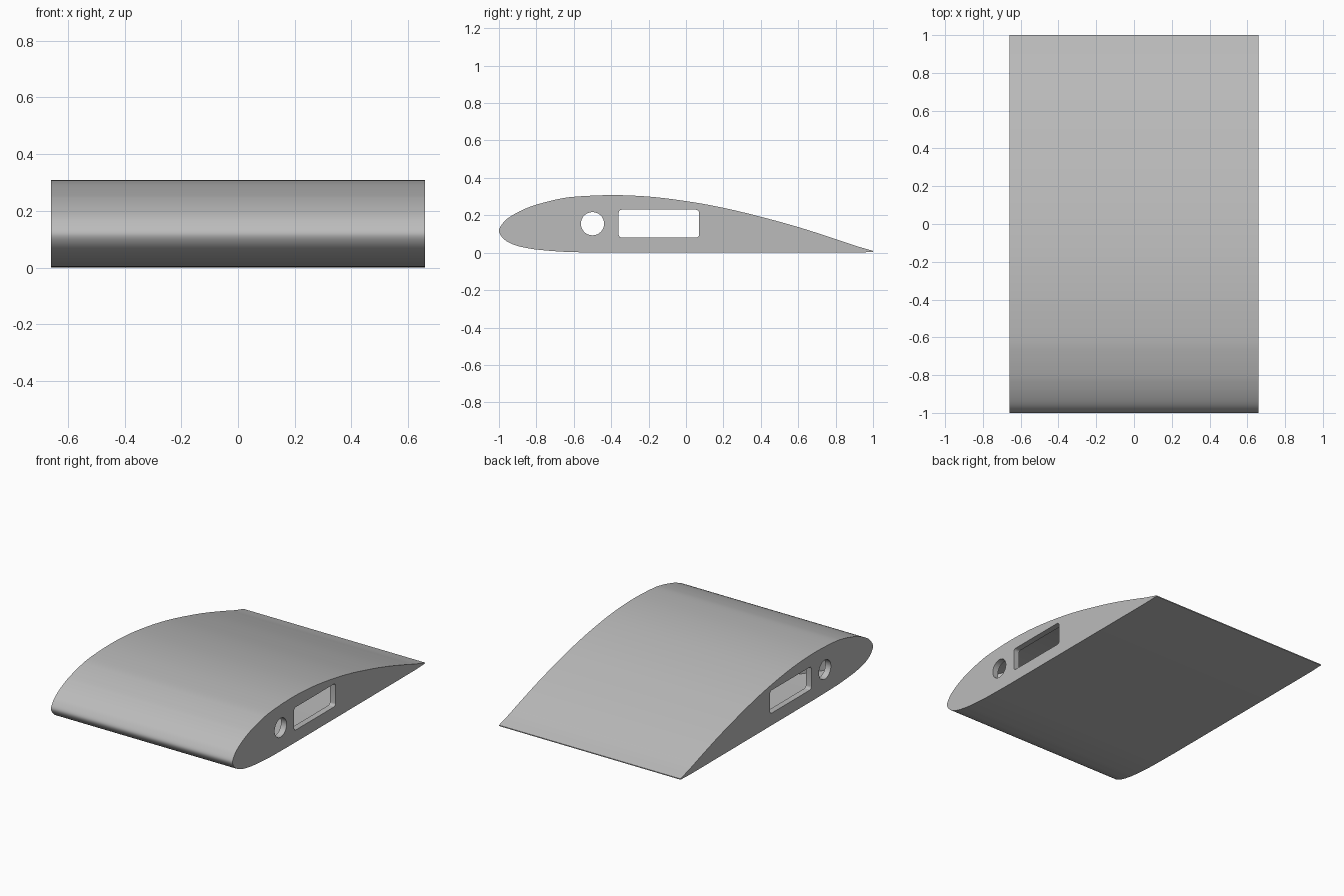
import bpy, bmesh, math
from mathutils import Vector

if "Cube" in bpy.data.objects:
    bpy.data.objects.remove(bpy.data.objects["Cube"])

HALF_SPAN = 0.66
RIB = 0.04      # end rib thickness
SKIN = 0.025    # skin thickness

grey = bpy.data.materials.new("light grey")
grey.use_nodes = True
grey.diffuse_color = (0.5, 0.5, 0.5, 1)
grey.node_tree.nodes["Principled BSDF"].inputs["Base Color"].default_value = (0.5, 0.5, 0.5, 1)

# Aerofoil section as (y, z), from trailing edge over the top to the flat underside
TOP = [(1, .01), (.9, .039), (.8, .073), (.6, .137), (.4, .192), (.2, .24), (0, .276),
       (-.2, .3), (-.4, .308), (-.6, .299), (-.7, .283), (-.8, .257), (-.85, .239),
       (-.9, .216), (-.95, .186), (-.98, .157)]
NOSE = [(-1, .12)]
BOTTOM = [(-.985, .085), (-.95, .056), (-.9, .036), (-.85, .025), (-.8, .017),
          (-.7, .008), (-.6, .003), (-.4, 0), (0, 0), (.9, 0), (1, .004)]


def smooth_path(points, steps=5):
    """Catmull-Rom curve through the points."""
    p = [Vector(q) for q in points]
    p = [2 * p[0] - p[1]] + p + [2 * p[-1] - p[-2]]
    out = []
    for a, b, c, d in zip(p, p[1:], p[2:], p[3:]):
        for i in range(steps):
            t = i / steps
            out.append(0.5 * (2 * b + (c - a) * t + (2 * a - 5 * b + 4 * c - d) * t * t
                              + (3 * b - a - 3 * c + d) * t ** 3))
    return out + [p[-2]]


def prism(name, section, half):
    """Extrude a (y, z) section along x."""
    bm = bmesh.new()
    face = bm.faces.new([bm.verts.new((-half, y, z)) for y, z in section])
    new = bmesh.ops.extrude_face_region(bm, geom=[face])["geom"]
    bmesh.ops.translate(bm, vec=(2 * half, 0, 0),
                        verts=[v for v in new if isinstance(v, bmesh.types.BMVert)])
    bmesh.ops.recalc_face_normals(bm, faces=bm.faces)
    mesh = bpy.data.meshes.new(name)
    bm.to_mesh(mesh)
    bm.free()
    mesh.materials.append(grey)
    obj = bpy.data.objects.new(name, mesh)
    bpy.context.collection.objects.link(obj)
    return obj


def apply_boolean(obj, cutter, operation):
    mod = obj.modifiers.new("cut", "BOOLEAN")
    mod.object, mod.operation, mod.solver = cutter, operation, "EXACT"
    bpy.context.view_layer.objects.active = obj
    bpy.ops.object.modifier_apply(modifier=mod.name)


def rounded_box(y0, y1, z0, z1, r, steps=6):
    corners = [(y1 - r, z1 - r), (y0 + r, z1 - r), (y0 + r, z0 + r), (y1 - r, z0 + r)]
    return [(y + r * math.cos(a), z + r * math.sin(a))
            for k, (y, z) in enumerate(corners)
            for a in [(k + i / steps) * math.pi / 2 for i in range(steps + 1)]]


outline = smooth_path(TOP + NOSE + BOTTOM[:8]) + [Vector(q) for q in BOTTOM[8:]]
wing = prism("wing_skin", outline, HALF_SPAN)

# Hollow inside, inset from the skin
inner = ([(y, z - SKIN) for y, z in TOP if -.95 < y < .75]
         + [(y, z + SKIN) for y, z in BOTTOM if -.95 < y < .5] + [(.6, SKIN)])
core = prism("core_cutter", inner, HALF_SPAN - RIB)
apply_boolean(wing, core, "DIFFERENCE")

# Crossing diagonal braces inside the hollow
length = math.hypot(2 * HALF_SPAN, 1.6)
braces = []
for side, name in ((1, "brace_left"), (-1, "brace_right")):
    brace = prism(name, [(-.0125, 0), (.0125, 0), (.0125, .4), (-.0125, .4)], length / 2)
    brace.location = (0, -.1, 0)
    brace.rotation_euler.z = side * math.atan2(1.6, 2 * HALF_SPAN)
    bpy.context.view_layer.update()
    apply_boolean(brace, core, "INTERSECT")
    braces.append(brace)

# Round rod hole and rectangular spar slot, right through the span
rod = prism("rod_cutter", rounded_box(-.562, -.438, .093, .217, .0619, 12), 1)
spar = prism("spar_cutter", rounded_box(-.36, .07, .08, .23, .018), 1)
for part in [wing] + braces:
    for cutter in (rod, spar):
        apply_boolean(part, cutter, "DIFFERENCE")
for cutter in (core, rod, spar):
    bpy.data.objects.remove(cutter)

# Smooth curved skin, crisp rib edges
bpy.ops.object.select_all(action="DESELECT")
for part in [wing] + braces:
    part.select_set(True)
bpy.context.view_layer.objects.active = wing
bpy.ops.object.shade_smooth_by_angle(angle=math.radians(30))
